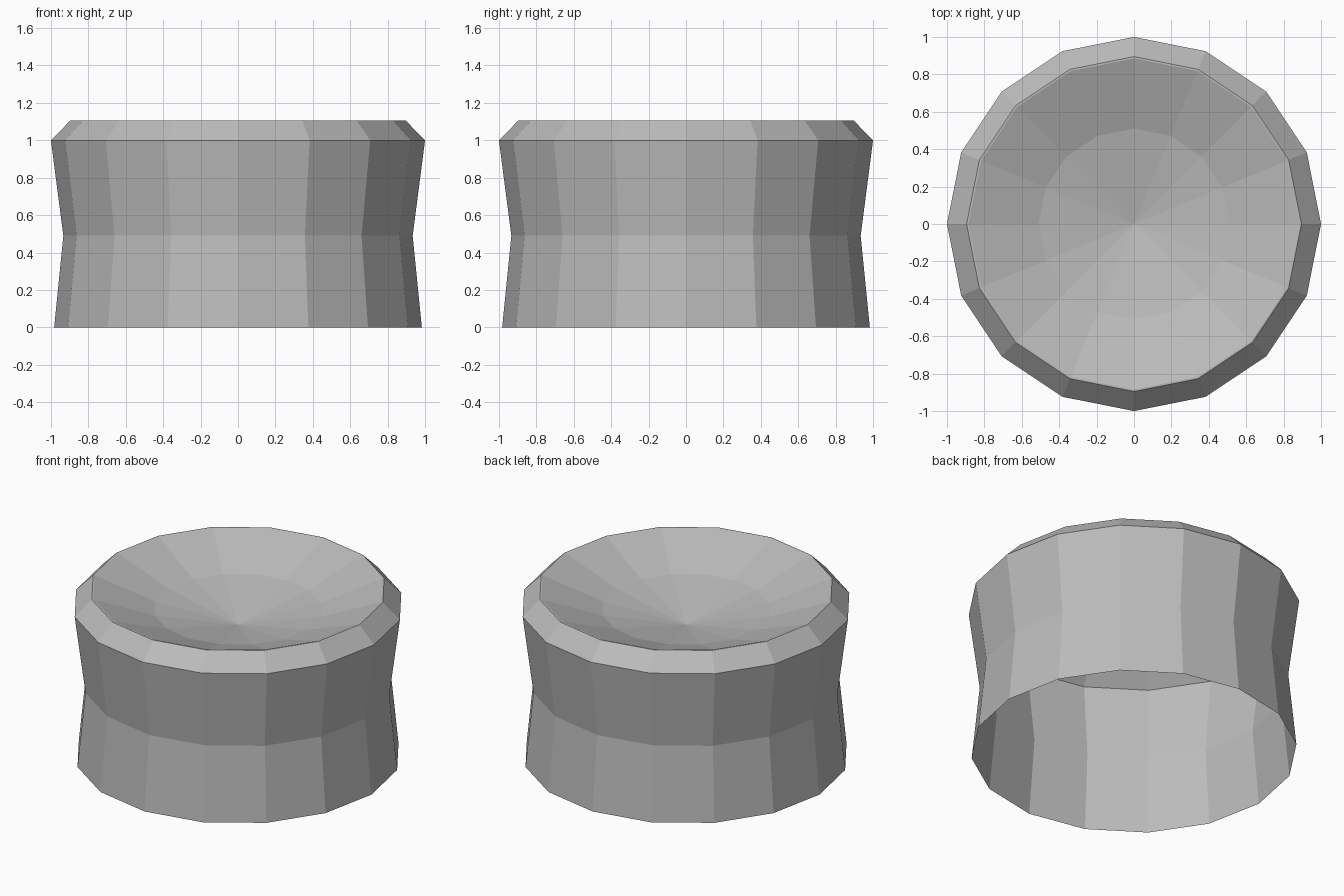
import bpy
import bmesh
from math import cos, sin, tau

cube = bpy.data.objects.get("Cube")
if cube:
    bpy.data.objects.remove(cube, do_unlink=True)

SIDES = 16

# Plain grey material
grey = bpy.data.materials.new("mid_grey")
grey.use_nodes = True
colour = (0.5, 0.5, 0.5, 1.0)
grey.diffuse_color = colour
grey.node_tree.nodes["Principled BSDF"].inputs["Base Color"].default_value = colour


def lathe(name, profile, tip_z):
    """Turn a (radius, height) profile into a faceted shell ending in a centre point."""
    bm = bmesh.new()
    rings = [[bm.verts.new((r * cos(tau * i / SIDES), r * sin(tau * i / SIDES), z))
              for i in range(SIDES)] for r, z in profile]
    for low, high in zip(rings, rings[1:]):
        for i in range(SIDES):
            j = (i + 1) % SIDES
            bm.faces.new((low[i], low[j], high[j], high[i]))
    tip = bm.verts.new((0, 0, tip_z))
    for i in range(SIDES):
        bm.faces.new((rings[-1][i], rings[-1][(i + 1) % SIDES], tip))
    mesh = bpy.data.meshes.new(name)
    bm.to_mesh(mesh)
    bm.free()
    mesh.materials.append(grey)
    obj = bpy.data.objects.new(name, mesh)
    bpy.context.collection.objects.link(obj)
    return obj


# Waisted wall with open base, bevelled rim, thin flat lip and shallow dish
lathe("dished_pedestal", [
    (0.983, 0.0),    # open foot
    (0.934, 0.49),   # waist
    (1.0, 1.0),      # shoulder
    (0.895, 1.107),  # rim
    (0.885, 1.107),  # lip
    (0.51, 0.97),    # dish step
], 0.868)
